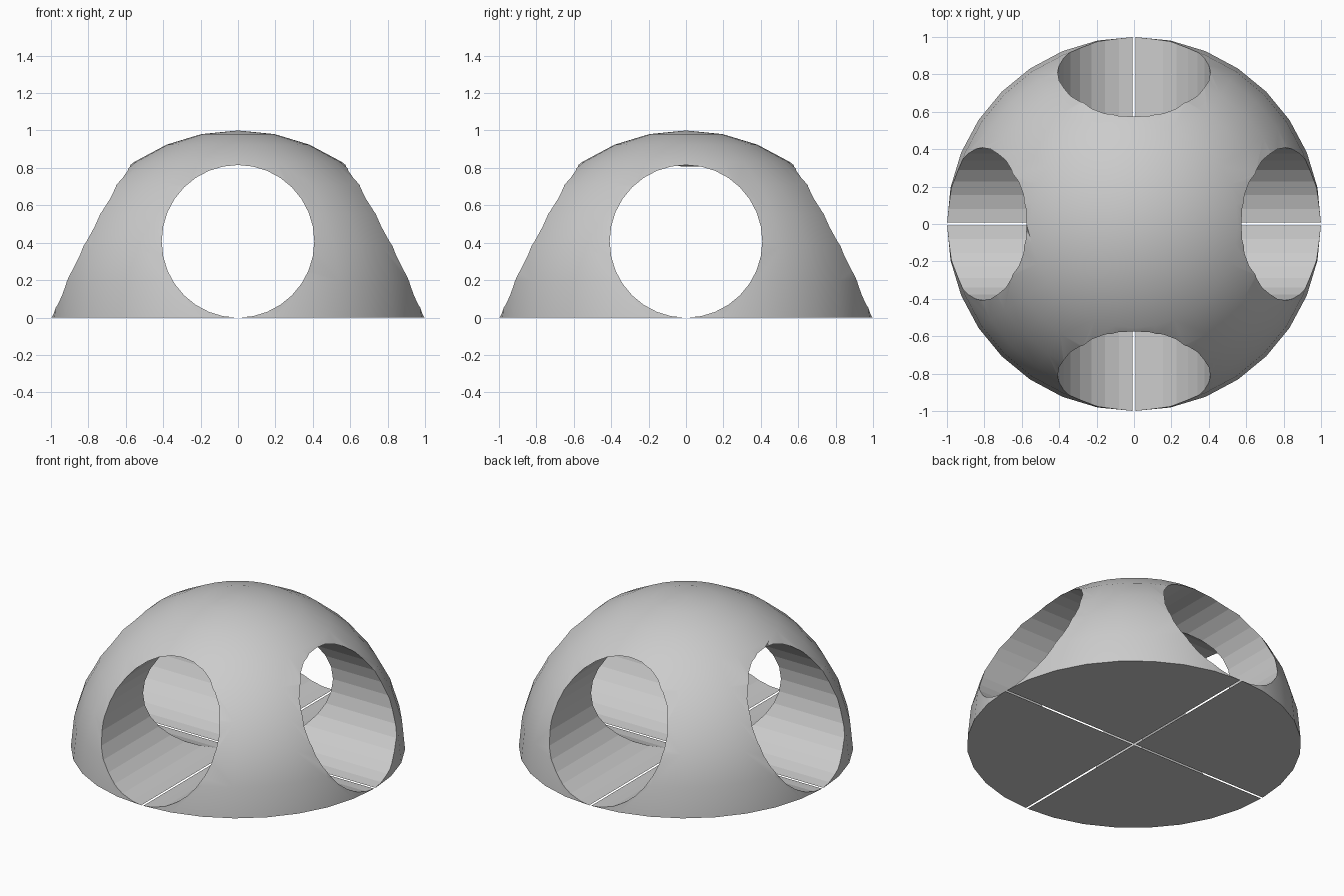
import bpy
import bmesh
from math import pi
from mathutils import Matrix

default = bpy.data.objects.get("Cube")
if default:
    bpy.data.objects.remove(default, do_unlink=True)

BORE_RADIUS = 0.408
BORE_HEIGHT = 0.4073   # dips just under the base, leaving a thin slit

grey = bpy.data.materials.new("light grey")
grey.use_nodes = True
colour = (0.6, 0.6, 0.6, 1)
grey.diffuse_color = colour
grey.node_tree.nodes["Principled BSDF"].inputs["Base Color"].default_value = colour


def add_object(name, bm):
    mesh = bpy.data.meshes.new(name)
    bm.to_mesh(mesh)
    bm.free()
    mesh.materials.append(grey)
    obj = bpy.data.objects.new(name, mesh)
    bpy.context.collection.objects.link(obj)
    return obj


# Hemispherical dome: smooth outside, flat closed base
bm = bmesh.new()
bmesh.ops.create_uvsphere(bm, u_segments=32, v_segments=16, radius=1)
for face in bm.faces:
    face.smooth = True
bmesh.ops.delete(bm, geom=[v for v in bm.verts if v.co.z < -0.01], context='VERTS')
rim = [e for e in bm.edges if e.is_boundary]
base = bmesh.ops.contextual_create(bm, geom=rim)["faces"]
for face in base:
    face.smooth = False
bmesh.ops.recalc_face_normals(bm, faces=bm.faces)
dome = add_object("dome", bm)

# Two faceted bores crossing at right angles
for name, axis in (("side_bore", 'Y'), ("front_bore", 'X')):
    bm = bmesh.new()
    place = Matrix.Translation((0, 0, BORE_HEIGHT)) @ Matrix.Rotation(pi / 2, 4, axis)
    bmesh.ops.create_cone(bm, cap_ends=True, segments=32, radius1=BORE_RADIUS,
                          radius2=BORE_RADIUS, depth=3, matrix=place)
    cutter = add_object(name, bm)
    cutter.hide_render = True
    cut = dome.modifiers.new(name, 'BOOLEAN')
    cut.operation = 'DIFFERENCE'
    cut.solver = 'EXACT'
    cut.object = cutter
    bpy.context.view_layer.objects.active = dome
    bpy.ops.object.modifier_apply(modifier=name)
    bpy.data.objects.remove(cutter, do_unlink=True)
